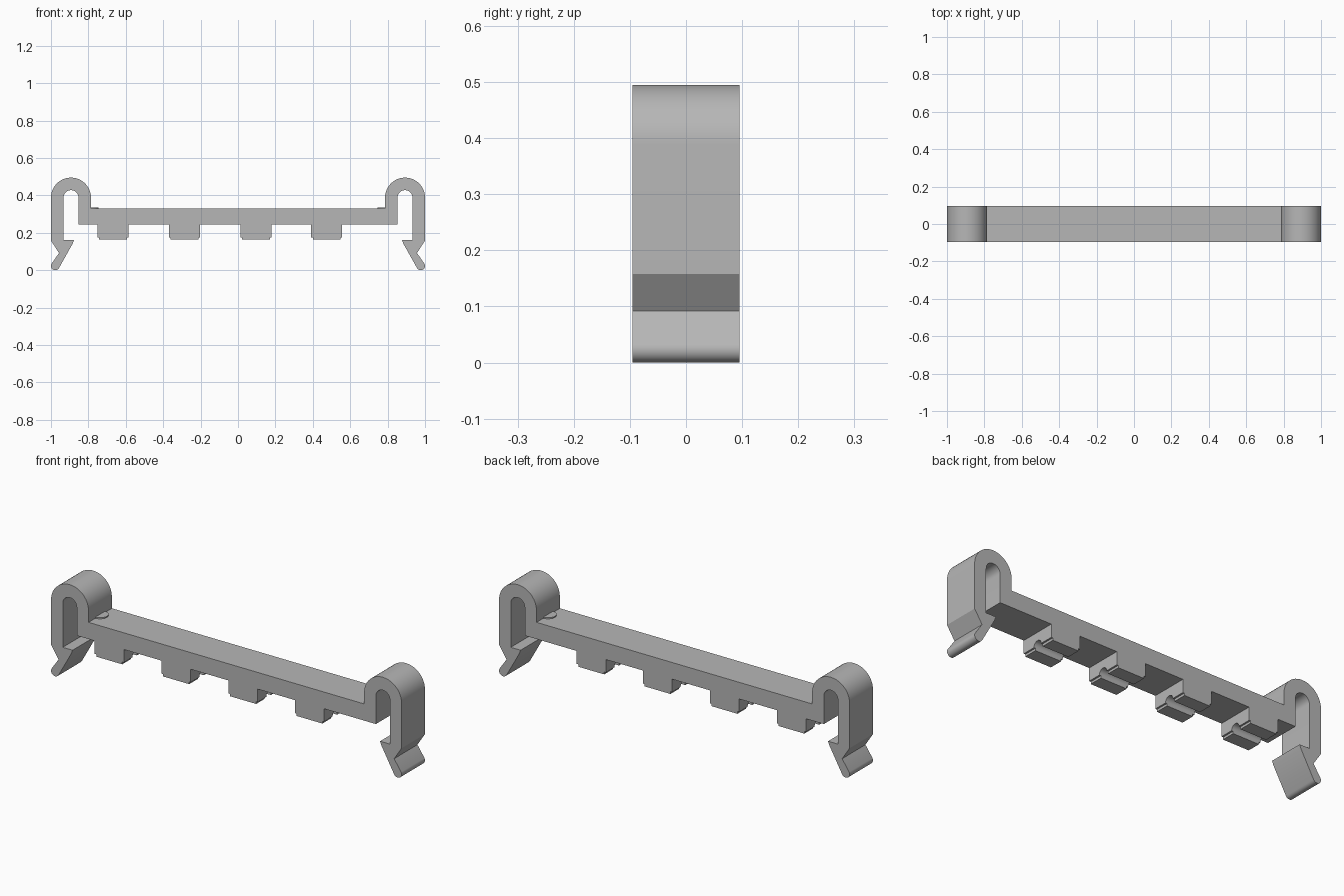
import bpy, bmesh
from math import cos, sin, pi, radians

cube = bpy.data.objects.get("Cube")
if cube:
    bpy.data.objects.remove(cube)

DEPTH = 0.095            # half depth of the clip
BAR_LOW, BAR_TOP = 0.243, 0.329
ARCH_X, ARCH_Z = 0.893, 0.388

grey = bpy.data.materials.new("plain grey")
grey.use_nodes = True
colour = (0.47, 0.47, 0.47, 1)
grey.diffuse_color = colour
grey.node_tree.nodes["Principled BSDF"].inputs["Base Color"].default_value = colour


def arc(cx, cz, r, start, end, steps):
    """Points on a circle from start to end, in degrees."""
    angles = [radians(start + (end - start) * i / steps) for i in range(steps + 1)]
    return [(cx + r * cos(a), cz + r * sin(a)) for a in angles]


def extrude(name, points, offset):
    """Face from 3D points, pushed along offset into a closed solid."""
    bm = bmesh.new()
    face = bm.faces.new([bm.verts.new(p) for p in points])
    new = bmesh.ops.extrude_face_region(bm, geom=[face])
    verts = [g for g in new["geom"] if isinstance(g, bmesh.types.BMVert)]
    bmesh.ops.translate(bm, verts=verts, vec=offset)
    bmesh.ops.recalc_face_normals(bm, faces=bm.faces)
    mesh = bpy.data.meshes.new(name)
    bm.to_mesh(mesh)
    bm.free()
    obj = bpy.data.objects.new(name, mesh)
    bpy.context.collection.objects.link(obj)
    mesh.materials.append(grey)
    bpy.ops.object.select_all(action="DESELECT")
    bpy.context.view_layer.objects.active = obj
    obj.select_set(True)
    bpy.ops.object.shade_smooth_by_angle(angle=radians(30))
    return obj


# Bar with a hooked snap leg at each end: half outline, then its mirror
half = [(0.853, BAR_LOW)]
half += arc(ARCH_X, ARCH_Z, 0.04, 180, 0, 16)              # inside of the arch
half += [(0.933, 0.161), (0.877, 0.161), (0.884, 0.142)]   # barb
half += arc(0.977, 0.023, 0.023, 210, 390, 10)             # rounded tip
half += [(0.957, 0.092), (1.0, 0.158)]
half += arc(ARCH_X, ARCH_Z, 0.107, 0, 180, 24)             # outside of the arch
half += [(0.786, BAR_TOP)]
outline = half + [(-x, z) for x, z in reversed(half)]
extrude("bar_with_snap_legs", [(x, -DEPTH, z) for x, z in outline], (0, 2 * DEPTH, 0))

# Feet under the bar, each with a round groove along its length
FOOT_LOW, PAD_LOW, GROOVE = 0.176, 0.164, 0.025
for i, x in enumerate((-0.668, -0.286, 0.096, 0.474)):
    section = [(-DEPTH, BAR_LOW), (-DEPTH, FOOT_LOW)]
    section += arc(0, FOOT_LOW, GROOVE, 180, 0, 12)
    section += [(DEPTH, FOOT_LOW), (DEPTH, BAR_LOW)]
    extrude(f"foot_{i + 1}", [(x - 0.083, y, z) for y, z in section], (0.166, 0, 0))
    # slightly shorter pads either side of the groove
    for side, label in ((-1, "front"), (1, "back")):
        pad = [(GROOVE, FOOT_LOW), (GROOVE, PAD_LOW), (DEPTH, PAD_LOW), (DEPTH, FOOT_LOW)]
        extrude(f"foot_{i + 1}_{label}_pad",
                [(x - 0.074, side * y, z) for y, z in pad], (0.148, 0, 0))

# Thin half discs on the bar beside each arch
for side, label in ((-1, "right"), (1, "left")):
    disc = arc(0.787, 0, 0.04, 90, 270, 16)
    extrude(f"{label}_half_disc", [(side * x, y, BAR_TOP) for x, y in disc], (0, 0, 0.006))
